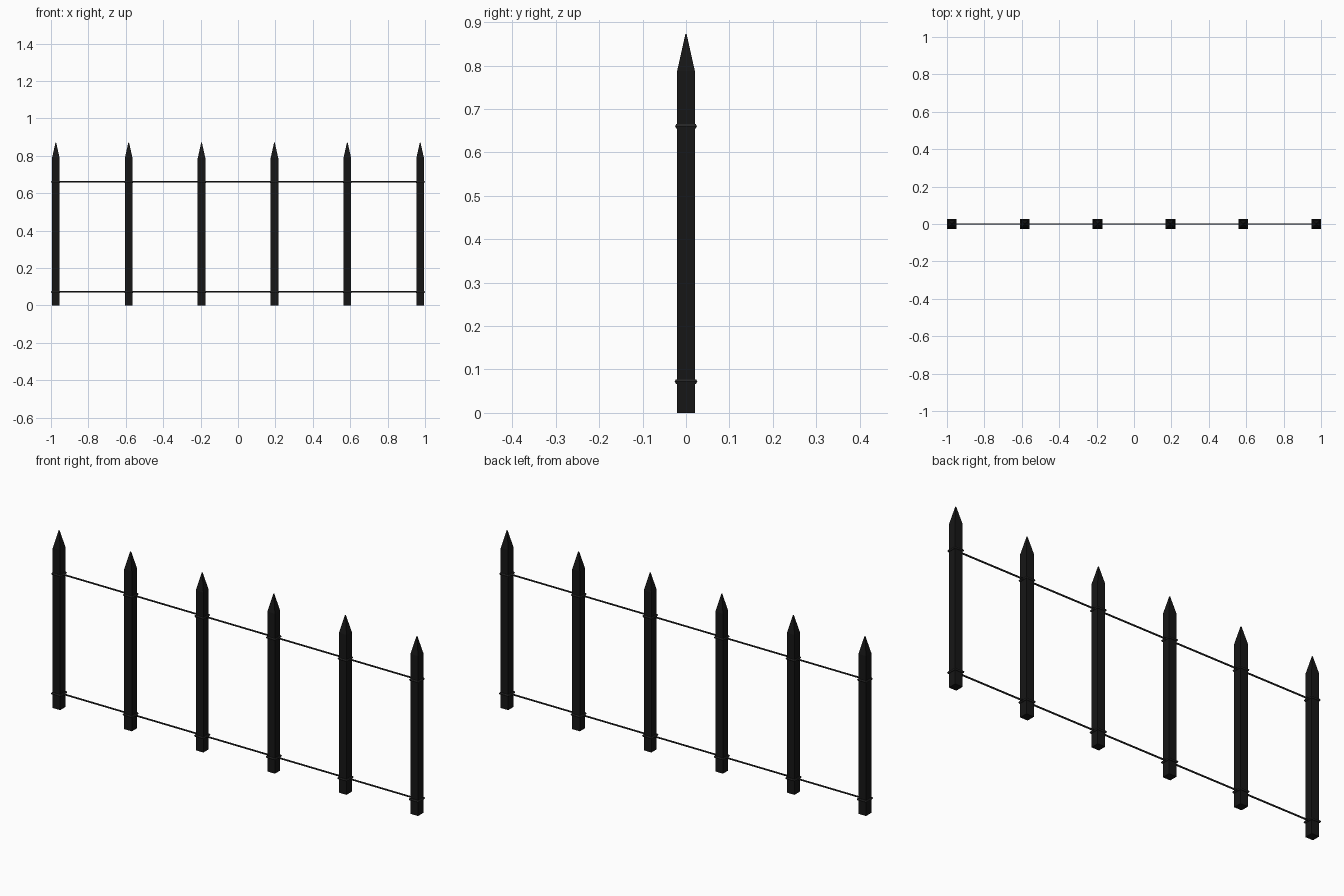
import bpy, bmesh, math

if "Cube" in bpy.data.objects:
    bpy.data.objects.remove(bpy.data.objects["Cube"])


def material(name, value):
    m = bpy.data.materials.new(name)
    m.diffuse_color = (value, value, value, 1)
    m.use_nodes = True
    m.node_tree.nodes["Principled BSDF"].inputs["Base Color"].default_value = m.diffuse_color
    return m


POST = material("black_paint", 0.008)
WIRE = material("dark_wire", 0.018)


def finish(name, bm, mat):
    bmesh.ops.recalc_face_normals(bm, faces=bm.faces)
    me = bpy.data.meshes.new(name)
    bm.to_mesh(me)
    bm.free()
    me.materials.append(mat)
    ob = bpy.data.objects.new(name, me)
    bpy.context.collection.objects.link(ob)
    return ob


def skin(bm, loops, close=False):
    n = len(loops[0])
    pairs = list(zip(loops, loops[1:]))
    if close:
        pairs.append((loops[-1], loops[0]))
    for a, b in pairs:
        for i in range(n):
            bm.faces.new((a[i], a[(i + 1) % n], b[(i + 1) % n], b[i]))


CORNERS = [(-1, -1), (1, -1), (1, 1), (-1, 1)]


# square post with a pointed top
def post(x):
    bm = bmesh.new()
    loops = [[bm.verts.new((x + h * cx, h * cy, z)) for cx, cy in CORNERS]
             for h, z in [(0.0205, 0), (0.0205, 0.787), (0.0015, 0.872)]]
    skin(bm, loops)
    bm.faces.new(loops[0])
    bm.faces.new(loops[-1])
    finish("post", bm, POST)


# wire tie wrapped round a post: square loop with a six-sided section
def tie(x, z, outer):
    bm = bmesh.new()
    r = 0.006
    loops = []
    for k in range(6):
        a = k * math.pi / 3
        h = outer - r + r * math.cos(a)
        loops.append([bm.verts.new((x + h * cx, h * cy, z + r * math.sin(a)))
                      for cx, cy in CORNERS])
    skin(bm, loops, close=True)
    finish("wire_tie", bm, WIRE)


# horizontal wire running through all posts
def rail(z):
    bm = bmesh.new()
    loops = [[bm.verts.new((x, 0.004 * math.cos(k * math.pi / 4),
                            z + 0.004 * math.sin(k * math.pi / 4)))
              for k in range(8)] for x in (-0.995, 0.995)]
    skin(bm, loops)
    for l in loops:
        bm.faces.new(l)
    ob = finish("rail_wire", bm, WIRE)
    bpy.context.view_layer.objects.active = ob
    ob.select_set(True)
    bpy.ops.object.shade_smooth_by_angle(angle=math.radians(50))
    ob.select_set(False)


for i in range(6):
    px = -0.974 + i * 0.3896
    post(px)
    tie(px, 0.66, 0.0253)
    tie(px, 0.072, 0.0262)

rail(0.66)
rail(0.072)
